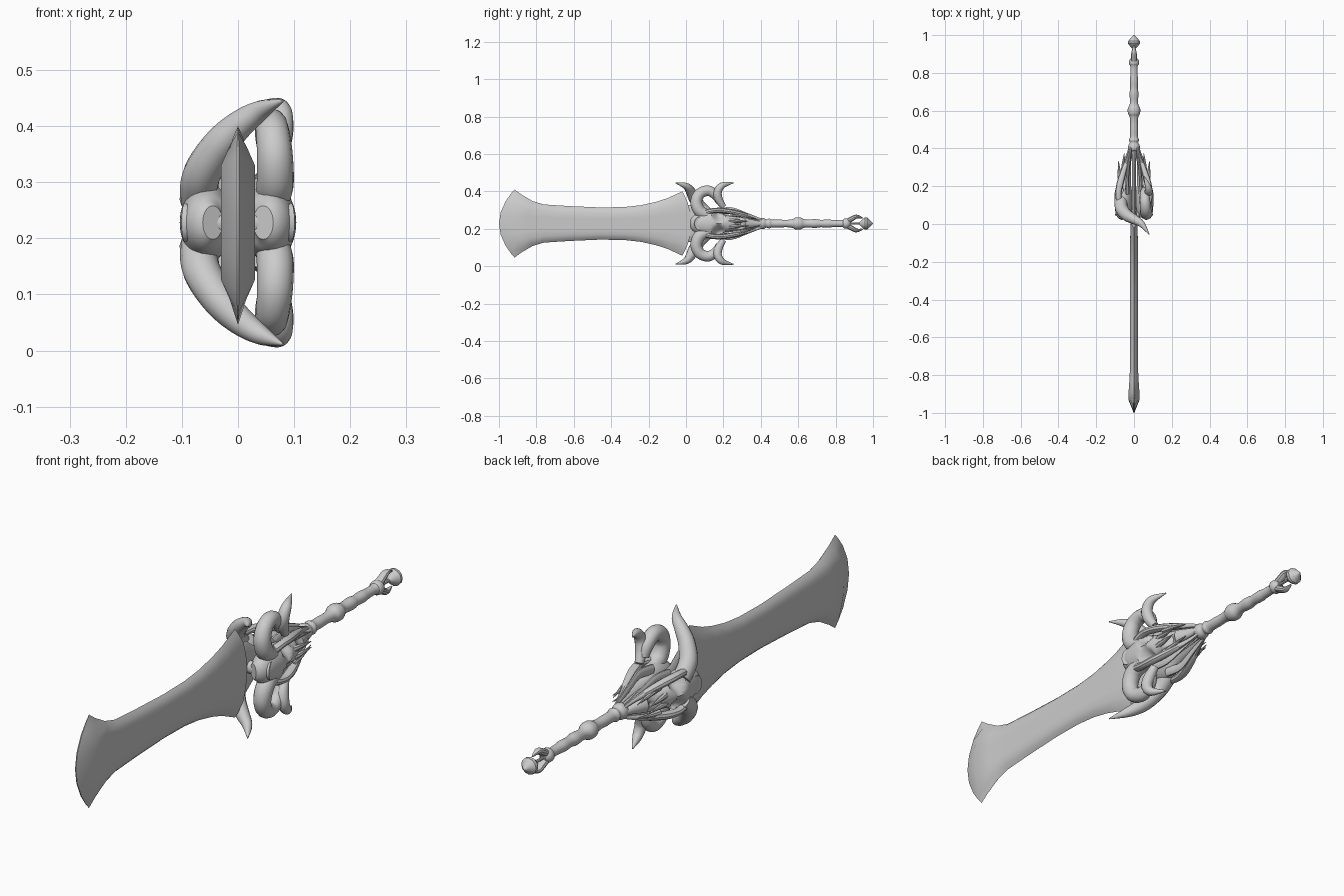
import bpy, bmesh, math
from mathutils import Vector, Matrix

C = 0.228  # height of the sword axis
steel = bpy.data.materials.new("grey_steel")
steel.diffuse_color = (0.6, 0.6, 0.6, 1)


def finish(bm, name):
    bmesh.ops.recalc_face_normals(bm, faces=bm.faces)
    me = bpy.data.meshes.new(name)
    bm.to_mesh(me)
    bm.free()
    me.materials.append(steel)
    ob = bpy.data.objects.new(name, me)
    bpy.context.collection.objects.link(ob)
    return ob


def spline(rows, steps):
    """Catmull-Rom through rows of numbers."""
    out = []
    n = len(rows)
    for i in range(n - 1):
        a, b, c, d = (rows[max(i - 1, 0)], rows[i], rows[i + 1], rows[min(i + 2, n - 1)])
        for s in range(steps):
            t = s / steps
            out.append([0.5 * (2 * q + (r - p) * t + (2 * p - 5 * q + 4 * r - u) * t * t
                               + (3 * q - p - 3 * r + u) * t ** 3)
                        for p, q, r, u in zip(a, b, c, d)])
    out.append(list(rows[-1]))
    return out


def tube(name, rows, steps=5, sides=14, ref=(1, 0, 0), dents=()):
    """Loft of ellipses; each row is x, y, z offset from axis, radius a, radius b."""
    rows = spline([list(r) for r in rows], steps) if steps > 1 else rows
    pts = [Vector((r[0], r[1], r[2] + C)) for r in rows]
    bm = bmesh.new()
    rings = []
    n = Vector(ref)
    for i, p in enumerate(pts):
        t = (pts[min(i + 1, len(pts) - 1)] - pts[max(i - 1, 0)]).normalized()
        n = (n - t * n.dot(t)).normalized()
        b = t.cross(n)
        ra, rb = max(rows[i][3], 0.001), max(rows[i][4], 0.001)
        ring = []
        for k in range(sides):
            a = 2 * math.pi * k / sides
            ring.append(bm.verts.new(p + n * ra * math.cos(a) + b * rb * math.sin(a)))
        rings.append(ring)
    for r, s in zip(rings, rings[1:]):
        for k in range(sides):
            m = (k + 1) % sides
            bm.faces.new((r[k], r[m], s[m], s[k]))
    bm.faces.new(rings[0])
    bm.faces.new(rings[-1])
    for centre, rad, depth in dents:  # hollows pushed inward along x
        for v in bm.verts:
            d = (v.co - centre).length / rad
            if d < 1:
                v.co.x -= math.copysign(depth * (1 - d * d), centre.x)
    return finish(bm, name)


def horn(name, pts, radii, sz, sides=14):
    return tube(name, [(x, y, z * sz, r, r) for (x, y, z), r in zip(pts, radii)], 7, sides)


# Blade: bowed rows of (edge y, bow, half width, half thickness)
stations = [(-0.917, 0.083, 0.182, 0.002), (-0.88, 0.05, 0.155, 0.03),
            (-0.82, 0.03, 0.12, 0.025), (-0.76, 0.0, 0.102, 0.021),
            (-0.62, 0, 0.093, 0.02), (-0.46, 0, 0.086, 0.02), (-0.33, 0, 0.088, 0.02),
            (-0.24, 0, 0.098, 0.02), (-0.16, 0, 0.116, 0.02),
            (-0.10, -0.03, 0.135, 0.02), (-0.02, -0.05, 0.172, 0.018)]
fracs = [-1, -0.88, -0.66, -0.33, 0, 0.33, 0.66, 0.88, 1]
bm = bmesh.new()
grid = {}
for i, (y, bow, w, t) in enumerate(stations):
    for j, f in enumerate(fracs):
        for s in (1, -1):
            a = abs(f)
            th = 0 if a == 1 else (t * 0.5 if a > 0.8 else t)
            if a == 1 and s == -1:
                grid[i, j, s] = grid[i, j, 1]
            else:
                grid[i, j, s] = bm.verts.new((s * th, y - bow * (1 - f * f), C + w * f))
last = len(stations) - 1
for j in range(len(fracs) - 1):
    for s in (1, -1):
        for i in range(last):
            bm.faces.new((grid[i, j, s], grid[i + 1, j, s],
                          grid[i + 1, j + 1, s], grid[i, j + 1, s]))
    for i in (0, last):
        loop = [grid[i, j, 1], grid[i, j + 1, 1], grid[i, j + 1, -1], grid[i, j, -1]]
        bm.faces.new(list(dict.fromkeys(loop)))
finish(bm, "blade")

# Tang plate running between the skulls to the grip
tube("tang", [(0, -0.02, 0, 0.014, 0.10), (0, 0.05, 0, 0.014, 0.10),
              (0, 0.10, 0, 0.012, 0.06), (0, 0.3, 0, 0.01, 0.04), (0, 0.42, 0, 0.015, 0.02)],
     1, 12)

# Band bridging the two foreheads
tube("forehead_band", [(-0.095, 0.07, 0, 0.025, 0.035), (-0.05, 0.06, 0, 0.025, 0.027),
                       (0, 0.055, 0, 0.022, 0.024), (0.05, 0.06, 0, 0.025, 0.027),
                       (0.095, 0.07, 0, 0.025, 0.035)], 4, 14, (0, 1, 0))

for sx, side in ((1, "right"), (-1, "left")):
    # Skull, crown toward the blade and muzzle toward the grip
    skull = [(0.045, 0.03, 0.02, 0.03), (0.055, 0.055, 0.040, 0.052),
             (0.056, 0.11, 0.047, 0.070), (0.056, 0.165, 0.046, 0.066),
             (0.052, 0.22, 0.036, 0.044), (0.042, 0.30, 0.026, 0.032),
             (0.026, 0.37, 0.014, 0.018), (0.02, 0.41, 0.008, 0.008)]
    dents = [(Vector((sx * 0.09, 0.175, C + s * 0.042)), 0.036, 0.035) for s in (1, -1)]
    dents += [(Vector((sx * 0.07, 0.29, C + s * 0.014)), 0.03, 0.02) for s in (1, -1)]
    tube(side + "_skull", [(sx * x, y, 0, a, b) for x, y, a, b in skull], 6, 28, dents=dents)
    for sz, level in ((1, "upper"), (-1, "lower")):
        tag = side + "_" + level
        # Cheekbone, jaw and loose nose splinters
        tube(tag + "_cheekbone", [(sx * x, y, sz * z, a, b) for x, y, z, a, b in (
            (0.07, 0.09, 0.055, 0.02, 0.018), (0.082, 0.15, 0.07, 0.016, 0.014),
            (0.075, 0.21, 0.068, 0.018, 0.015), (0.055, 0.28, 0.055, 0.015, 0.014),
            (0.03, 0.36, 0.034, 0.008, 0.009), (0.018, 0.41, 0.018, 0.004, 0.005))], 4, 10)
        tube(tag + "_jaw", [(sx * x, y, sz * z, a, b) for x, y, z, a, b in (
            (0.035, 0.16, 0.06, 0.012, 0.02), (0.035, 0.24, 0.07, 0.009, 0.018),
            (0.026, 0.32, 0.045, 0.007, 0.014), (0.016, 0.40, 0.022, 0.004, 0.006))], 4, 10)
        tube(tag + "_nose_splinter", [(sx * x, y, sz * z, r, r) for x, y, z, r in (
            (0.066, 0.20, 0.014, 0.014), (0.076, 0.25, 0.016, 0.011),
            (0.079, 0.29, 0.013, 0.007), (0.082, 0.335, 0.012, 0.001))], 3, 8)
        tube(tag + "_cheek_splinter", [(sx * x, y, sz * z, r, r) for x, y, z, r in (
            (0.06, 0.25, 0.05, 0.012), (0.058, 0.31, 0.04, 0.008),
            (0.052, 0.375, 0.026, 0.001))], 3, 8)

for sz, level in ((1, "upper"), (-1, "lower")):
    # Long horn sweeping across the blade
    horn(level + "_sweeping_horn",
         [(-0.07, 0.13, 0.04), (-0.065, 0.08, 0.085), (-0.035, 0.045, 0.135),
          (0.0, 0.025, 0.172), (0.04, 0.0, 0.20), (0.08, -0.055, 0.217)],
         [0.034, 0.034, 0.031, 0.026, 0.018, 0.002], sz)
    # Thick curled horn
    horn(level + "_curled_horn",
         [(0.06, 0.13, 0.04), (0.066, 0.075, 0.065), (0.066, 0.055, 0.115),
          (0.062, 0.075, 0.16), (0.058, 0.12, 0.175), (0.056, 0.16, 0.15),
          (0.056, 0.18, 0.11)],
         [0.03, 0.033, 0.032, 0.03, 0.028, 0.025, 0.018], sz)
    # Crescent horn tip
    horn(level + "_crescent_horn",
         [(0.062, 0.20, 0.09), (0.07, 0.175, 0.13), (0.077, 0.17, 0.17),
          (0.075, 0.195, 0.204), (0.052, 0.255, 0.218)],
         [0.016, 0.022, 0.022, 0.017, 0.002], sz)

# Grip: lathed collars and swellings
grip = [(0.385, 0.02), (0.395, 0.03), (0.415, 0.03), (0.43, 0.022), (0.445, 0.027),
        (0.46, 0.021), (0.50, 0.021), (0.54, 0.02), (0.57, 0.024), (0.585, 0.032),
        (0.61, 0.033), (0.63, 0.024), (0.65, 0.021), (0.69, 0.024), (0.72, 0.02),
        (0.76, 0.022), (0.79, 0.019), (0.835, 0.019), (0.845, 0.026), (0.865, 0.026),
        (0.88, 0.012)]
tube("grip", [(0, y, 0, r, r) for y, r in grip], 3, 18)

# Pommel: two claws around a pointed stone
for sz, level in ((1, "upper"), (-1, "lower")):
    tube(level + "_pommel_claw", [(0, y, sz * z, a, b) for y, z, a, b in (
        (0.855, 0.008, 0.018, 0.014), (0.885, 0.024, 0.016, 0.014),
        (0.912, 0.037, 0.013, 0.011), (0.945, 0.03, 0.003, 0.003))], 4, 10)
tube("pommel_stone", [(0, y, 0, r, r) for y, r in (
    (0.925, 0.004), (0.94, 0.02), (0.957, 0.033), (0.968, 0.032), (0.985, 0.016), (1.0, 0.001))],
    1, 12)
tube("pommel_pin", [(0, 0.87, 0, 0.006, 0.006), (0, 0.94, 0, 0.006, 0.006)], 1, 8)

# Smooth shading with sharp edges kept
for ob in bpy.context.scene.objects:
    ob.select_set(True)
    bpy.context.view_layer.objects.active = ob
bpy.ops.object.shade_smooth_by_angle(angle=math.radians(35))
